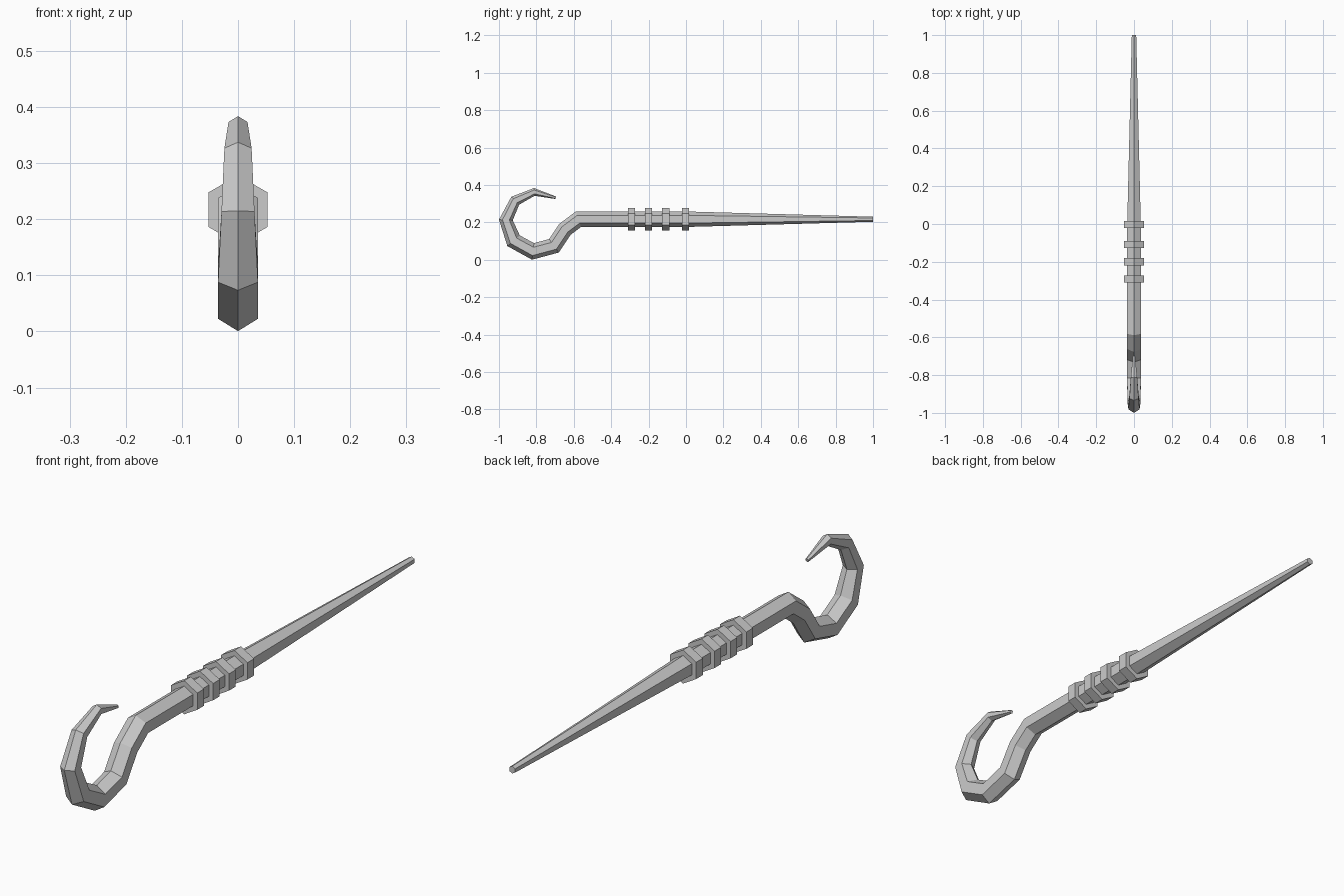
import bpy, bmesh
from math import sin, cos, pi
from mathutils import Vector

if "Cube" in bpy.data.objects:
    bpy.data.objects.remove(bpy.data.objects["Cube"])

AXIS_Z = 0.217
SIDES = 6


def sweep(name, path):
    """Hexagonal tube along (y, z, radius) points, with mitred joints and capped ends."""
    bm = bmesh.new()
    pts = [Vector((0, y, z)) for y, z, r in path]
    rings = []
    for i, p in enumerate(pts):
        before = (p - pts[i - 1]).normalized() if i > 0 else None
        after = (pts[i + 1] - p).normalized() if i < len(pts) - 1 else None
        before, after = before or after, after or before
        tangent = (before + after).normalized()
        stretch = 1 / tangent.dot(after)
        normal = Vector((1, 0, 0)).cross(tangent) * stretch
        r = path[i][2]
        ring = []
        for k in range(SIDES):
            a = 2 * pi * k / SIDES
            ring.append(bm.verts.new(p + r * (cos(a) * normal + Vector((sin(a), 0, 0)))))
        rings.append(ring)
    for a, b in zip(rings, rings[1:]):
        for k in range(SIDES):
            n = (k + 1) % SIDES
            bm.faces.new((a[k], a[n], b[n], b[k]))
    bm.faces.new(rings[0])
    bm.faces.new(rings[-1])
    bmesh.ops.recalc_face_normals(bm, faces=bm.faces)
    mesh = bpy.data.meshes.new(name)
    bm.to_mesh(mesh)
    bm.free()
    obj = bpy.data.objects.new(name, mesh)
    bpy.context.collection.objects.link(obj)
    return obj


# Tapered shaft running into the curled hook
sweep("shaft_and_hook", [
    (1.0, AXIS_Z, 0.0135),
    (0.0, AXIS_Z, 0.0415),
    (-0.575, AXIS_Z, 0.0415),
    (-0.647, 0.163, 0.0415),
    (-0.706, 0.075, 0.0415),
    (-0.818, 0.045, 0.0415),
    (-0.922, 0.102, 0.0410),
    (-0.963, 0.213, 0.0340),
    (-0.913, 0.316, 0.0280),
    (-0.811, 0.363, 0.0195),
    (-0.697, 0.332, 0.0070),
])

# Four raised grip bands
for i, y in enumerate((-0.002, -0.108, -0.2, -0.291)):
    sweep(f"grip_band_{i + 1}", [(y + 0.019, AXIS_Z, 0.0612), (y - 0.019, AXIS_Z, 0.0612)])
